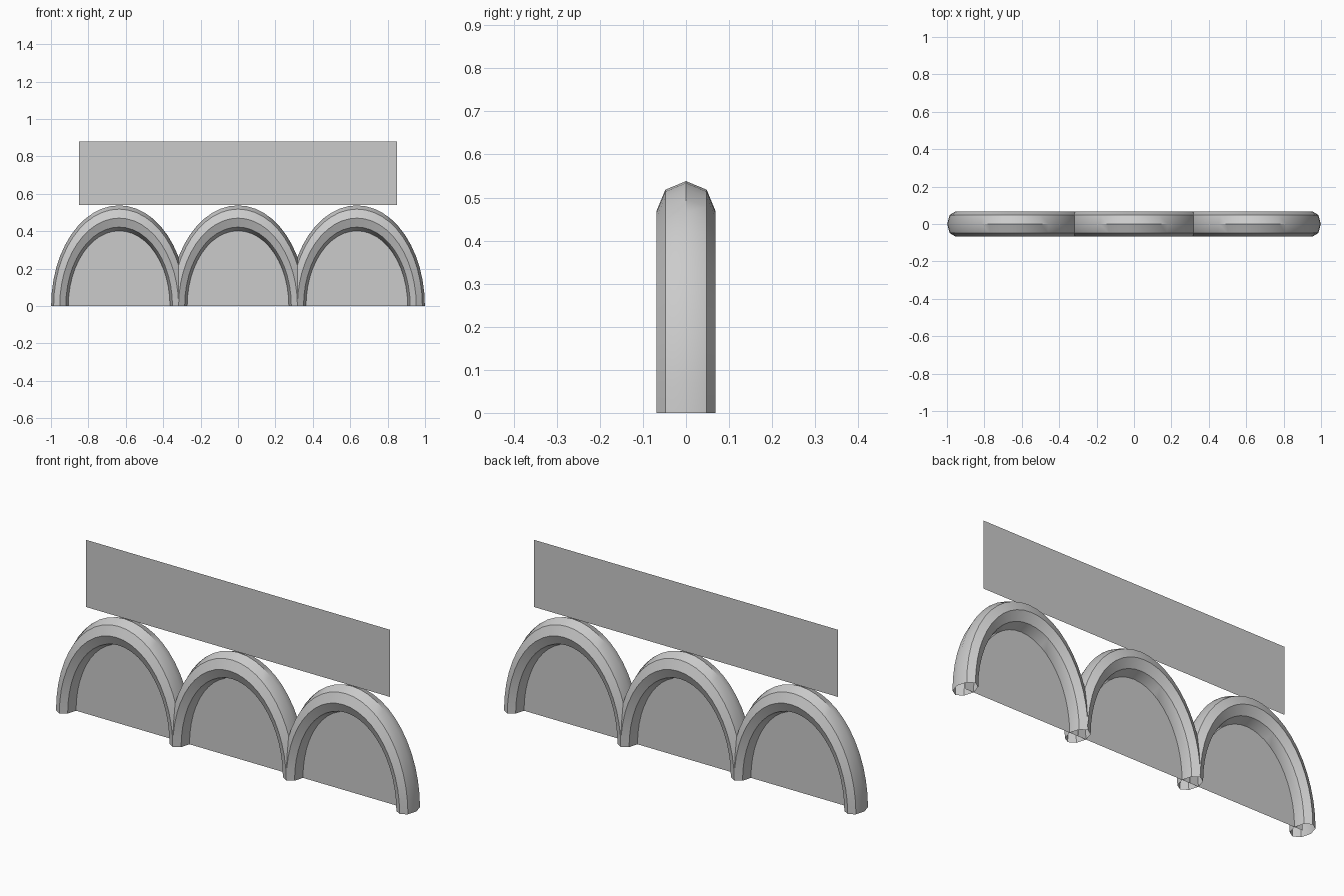
import bpy, bmesh
from math import sin, cos, pi, radians
from mathutils import Matrix

if "Cube" in bpy.data.objects:
    bpy.data.objects.remove(bpy.data.objects["Cube"])

RISE, TUBE, SQUASH = 0.47, 0.068, 0.676   # centreline height, tube radius, x scale
PITCH = 2 * RISE * SQUASH                 # neighbouring arches share a leg
STEPS = 24


def finish(bm, name, x=0.0):
    mesh = bpy.data.meshes.new(name)
    bm.to_mesh(mesh)
    bm.free()
    ob = bpy.data.objects.new(name, mesh)
    ob.location.x = x
    bpy.context.collection.objects.link(ob)
    return ob


def arch_tube(x):
    # octagonal section swept over a half circle, then narrowed in x; feet stay open
    bm = bmesh.new()
    ring = [bm.verts.new((RISE + TUBE * cos(i * pi / 4), TUBE * sin(i * pi / 4), 0))
            for i in range(8)]
    edges = [bm.edges.new((ring[i], ring[(i + 1) % 8])) for i in range(8)]
    bmesh.ops.spin(bm, geom=ring + edges, cent=(0, 0, 0), axis=(0, -1, 0),
                   angle=pi, steps=STEPS)
    bmesh.ops.transform(bm, matrix=Matrix.Diagonal((SQUASH, 1, 1, 1)), verts=bm.verts)
    bmesh.ops.recalc_face_normals(bm, faces=bm.faces)
    ob = finish(bm, "arch_tube", x)
    bpy.ops.object.select_all(action='DESELECT')
    ob.select_set(True)
    bpy.context.view_layer.objects.active = ob
    bpy.ops.object.shade_smooth_by_angle(angle=radians(40))


def flat_panel(name, points, x=0.0):
    bm = bmesh.new()
    bm.faces.new([bm.verts.new((px, 0, pz)) for px, pz in points])
    finish(bm, name, x)


# three arches, each filled by a thin panel reaching the tube centreline
half_disc = [(RISE * SQUASH * cos(i * pi / STEPS), RISE * sin(i * pi / STEPS))
             for i in range(STEPS + 1)]
for k in (-1, 0, 1):
    arch_tube(k * PITCH)
    flat_panel("arch_panel", half_disc, k * PITCH)

# flat sign board resting on the crowns
flat_panel("top_board", [(-0.85, 0.54), (0.85, 0.54), (0.85, 0.88), (-0.85, 0.88)])
